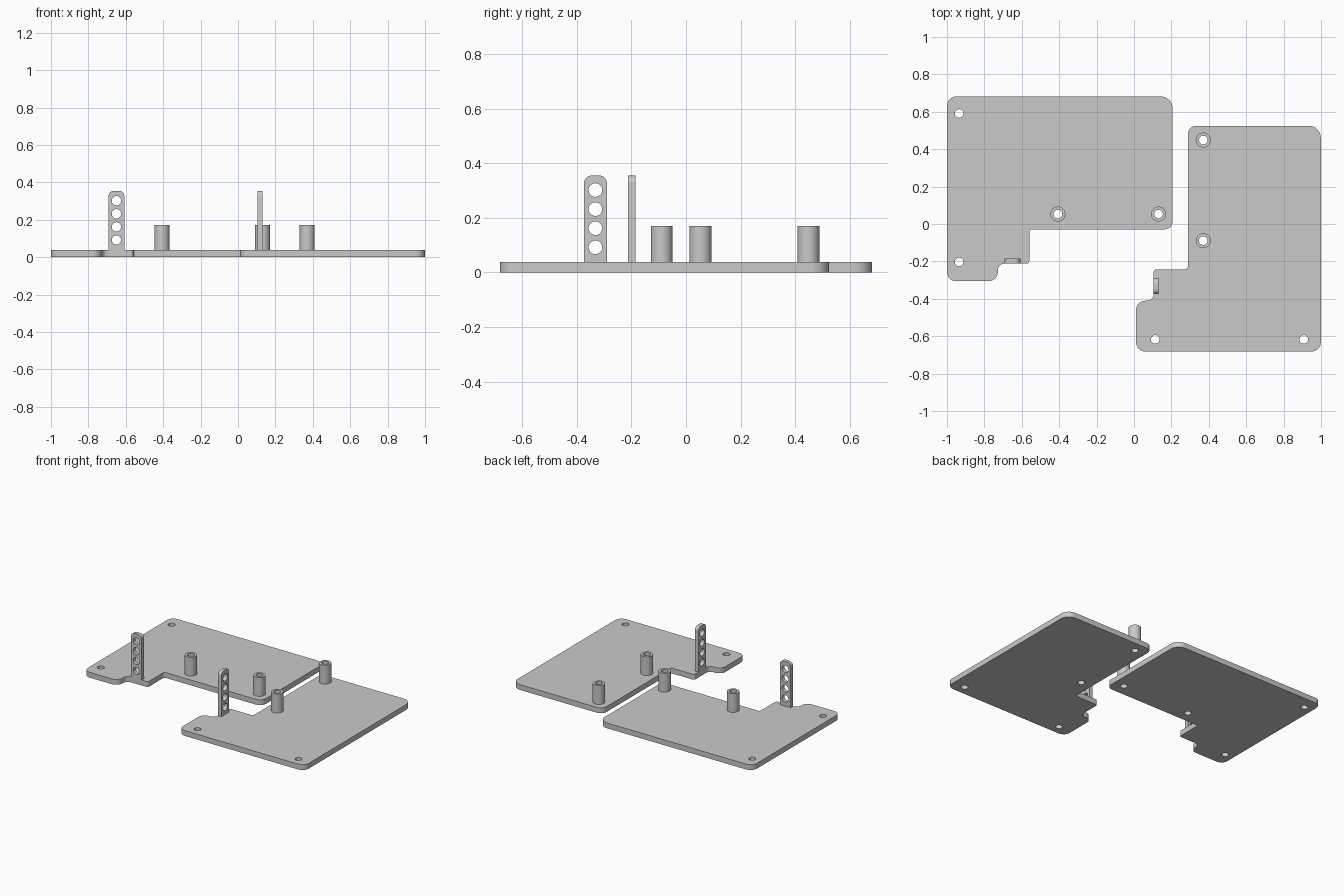
import bpy
import bmesh
from math import cos, sin, pi, tan, radians
from mathutils import Matrix, Vector

cube = bpy.data.objects.get("Cube")
if cube:
    bpy.data.objects.remove(cube)

THICK, POST_TOP, BAR_TOP = 0.038, 0.171, 0.355
HOLE_R, POST_R = 0.023, 0.04

grey = bpy.data.materials.new("plain_grey")
grey.use_nodes = True
COLOUR = (0.59, 0.59, 0.59, 1)
grey.diffuse_color = COLOUR
grey.node_tree.nodes["Principled BSDF"].inputs["Base Color"].default_value = COLOUR


def circle(x, y, r, n=40):
    return [(x + r * cos(2 * pi * i / n), y + r * sin(2 * pi * i / n)) for i in range(n)]


def rounded(corners, steps=8):
    """Polygon from (x, y, radius) corners, each replaced by a tangent arc."""
    pts = []
    for i, (x, y, r) in enumerate(corners):
        if r == 0:
            pts.append((x, y))
            continue
        p = Vector((x, y))
        a = (Vector(corners[i - 1][:2]) - p).normalized()
        b = (Vector(corners[(i + 1) % len(corners)][:2]) - p).normalized()
        half = a.angle(b) / 2
        centre = p + (a + b).normalized() * (r / sin(half))
        start = (p + a * (r / tan(half)) - centre).normalized()
        end = (p + b * (r / tan(half)) - centre).normalized()
        for k in range(steps + 1):
            pts.append(tuple(centre + start.slerp(end, k / steps) * r))
    return pts


def extrude(name, loops, z0, z1, matrix):
    """Solid from an outline and its holes, extruded in z, then placed."""
    curve = bpy.data.curves.new(name, "CURVE")
    curve.dimensions, curve.fill_mode = "2D", "BOTH"
    curve.extrude = (z1 - z0) / 2
    for loop in loops:
        spline = curve.splines.new("POLY")
        spline.points.add(len(loop) - 1)
        for point, (x, y) in zip(spline.points, loop):
            point.co = (x, y, 0, 1)
        spline.use_cyclic_u = True
    temp = bpy.data.objects.new(name + "_outline", curve)
    bpy.context.scene.collection.objects.link(temp)
    graph = bpy.context.evaluated_depsgraph_get()
    mesh = bpy.data.meshes.new_from_object(temp.evaluated_get(graph))
    bpy.data.objects.remove(temp)

    bm = bmesh.new()
    bm.from_mesh(mesh)
    bmesh.ops.remove_doubles(bm, verts=bm.verts, dist=0.0001)
    bm.transform(matrix @ Matrix.Translation((0, 0, (z0 + z1) / 2)))
    bmesh.ops.recalc_face_normals(bm, faces=bm.faces)
    bm.to_mesh(mesh)
    bm.free()
    mesh.materials.clear()
    mesh.materials.append(grey)
    obj = bpy.data.objects.new(name, mesh)
    bpy.context.scene.collection.objects.link(obj)
    bpy.ops.object.select_all(action="DESELECT")
    obj.select_set(True)
    bpy.context.view_layer.objects.active = obj
    bpy.ops.object.shade_smooth_by_angle(angle=radians(30))


# Plate outline with its rounded notch, shared by both brackets
OUTLINE = rounded([
    (-1, 0.682, 0.05), (-1, -0.306, 0.05), (-0.728, -0.306, 0.05),
    (-0.728, -0.212, 0.035), (-0.56, -0.212, 0.015), (-0.56, -0.029, 0.015),
    (0.207, -0.029, 0.045), (0.207, 0.682, 0.065)])
SCREW_HOLES = [(-0.935, 0.591), (-0.935, -0.203)]
POSTS = [(-0.407, 0.053), (0.131, 0.053)]

# Upright bar profile, drawn in x and z, with a column of holes
BAR_X, BAR_W = -0.65, 0.042
BAR = rounded([
    (BAR_X - BAR_W, THICK, 0), (BAR_X + BAR_W, THICK, 0),
    (BAR_X + BAR_W, BAR_TOP, 0.028), (BAR_X - BAR_W, BAR_TOP, 0.028)])
BAR_HOLES = [circle(BAR_X, 0.092 + 0.07 * i, 0.025) for i in range(4)]
STAND_UP = Matrix.Rotation(pi / 2, 4, "X")


def bracket(side, matrix):
    holes = [circle(x, y, HOLE_R) for x, y in SCREW_HOLES + POSTS]
    extrude(side + "_plate", [OUTLINE] + holes, 0, THICK, matrix)
    for i, (x, y) in enumerate(POSTS, 1):
        extrude(f"{side}_standoff_{i}", [circle(x, y, POST_R), circle(x, y, HOLE_R)],
                THICK, POST_TOP, matrix)
    extrude(side + "_upright_bar", [BAR] + BAR_HOLES, 0.185, 0.212, matrix @ STAND_UP)


# The second bracket is the first mirrored across the diagonal
SWAP_XY = Matrix(((0, 1, 0, 0), (1, 0, 0, 0), (0, 0, 1, 0), (0, 0, 0, 1)))
bracket("right", Matrix.Identity(4))
bracket("left", Matrix.Translation((0.317, 0.318, 0)) @ SWAP_XY)
